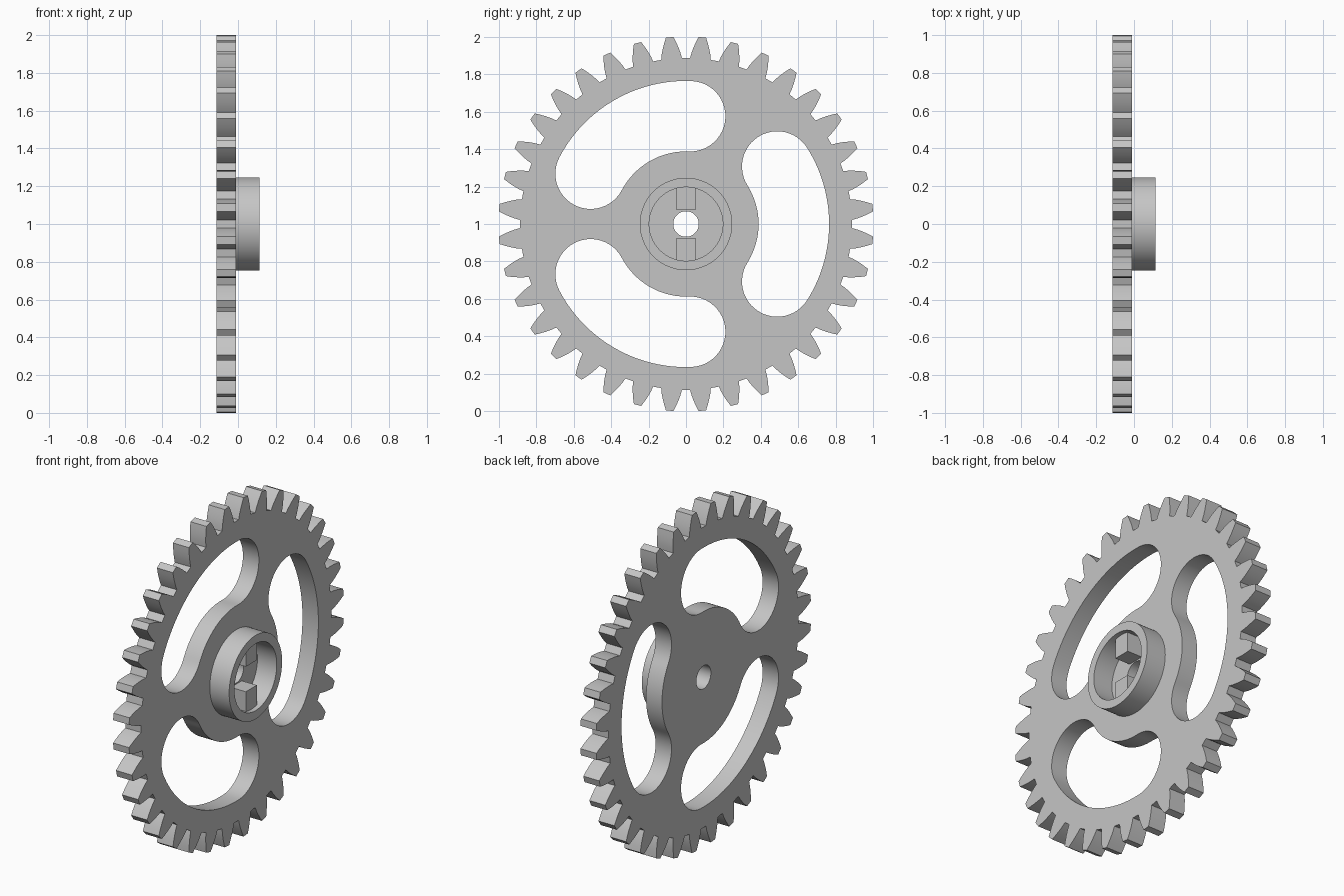
import bpy, bmesh, math
from mathutils import Matrix

if "Cube" in bpy.data.objects:
    bpy.data.objects.remove(bpy.data.objects["Cube"])

grey = bpy.data.materials.new("plain_grey")
grey.use_nodes = True
colour = (0.56, 0.56, 0.56, 1)
grey.diffuse_color = colour
grey.node_tree.nodes["Principled BSDF"].inputs["Base Color"].default_value = colour

TEETH = 36
AXIS_Z = 1.0
PLATE_BACK, PLATE_FRONT, HUB_FRONT = -0.115, -0.011, 0.115


def arc(radius, start, end, steps, centre=(0, 0)):
    """Points on an arc, angles in degrees."""
    points = []
    for i in range(steps + 1):
        a = math.radians(start + (end - start) * i / steps)
        points.append((centre[0] + radius * math.cos(a), centre[1] + radius * math.sin(a)))
    return points


def circle(radius, steps=96):
    return arc(radius, 0, 360, steps)[:-1]


def polar(radius, degrees):
    a = math.radians(degrees)
    return radius * math.cos(a), radius * math.sin(a)


def tooth_outline():
    """Curved flanks given as radius and half-angle from the tooth centre."""
    flank = [(0.887, 3.6), (0.916, 3.15), (0.945, 2.55), (0.975, 1.85), (1.002, 1.15)]
    points = []
    for t in range(TEETH):
        middle = (t + 0.5) * 360 / TEETH
        points += [polar(r, middle - half) for r, half in flank]
        points += [polar(r, middle + half) for r, half in reversed(flank)]
    return points


def slot_outline(middle, half=32.2, inner=0.388, outer=0.765):
    """Ring-shaped slot with round ends."""
    mid_radius, end_radius = (inner + outer) / 2, (outer - inner) / 2
    a, b = middle - half, middle + half
    return (arc(outer, a, b, 32)
            + arc(end_radius, b, b + 180, 24, polar(mid_radius, b))[1:]
            + arc(inner, b, a, 24)[1:]
            + arc(end_radius, a + 180, a + 360, 24, polar(mid_radius, a))[1:-1])


def extrude_outlines(name, outlines, back, front):
    """Fill outlines (inner ones become holes) and extrude them along x."""
    curve = bpy.data.curves.new(name + "_profile", 'CURVE')
    curve.dimensions = '2D'
    curve.fill_mode = 'BOTH'
    curve.extrude = (front - back) / 2
    for points in outlines:
        spline = curve.splines.new('POLY')
        spline.points.add(len(points) - 1)
        for p, (u, v) in zip(spline.points, points):
            p.co = (u, v, 0, 1)
        spline.use_cyclic_u = True
    helper = bpy.data.objects.new(name + "_profile", curve)
    bpy.context.collection.objects.link(helper)
    bpy.context.view_layer.update()
    evaluated = helper.evaluated_get(bpy.context.evaluated_depsgraph_get())
    mesh = bpy.data.meshes.new_from_object(evaluated)
    bpy.data.objects.remove(helper)

    # Weld, then turn the profile plane to stand upright facing x
    bm = bmesh.new()
    bm.from_mesh(mesh)
    bmesh.ops.remove_doubles(bm, verts=bm.verts, dist=0.0001)
    turn = Matrix(((0, 0, 1, (back + front) / 2), (1, 0, 0, 0),
                   (0, 1, 0, AXIS_Z), (0, 0, 0, 1)))
    bmesh.ops.transform(bm, matrix=turn, verts=bm.verts)
    bmesh.ops.recalc_face_normals(bm, faces=bm.faces)
    bm.to_mesh(mesh)
    bm.free()

    mesh.name = name
    mesh.materials.clear()
    mesh.materials.append(grey)
    obj = bpy.data.objects.new(name, mesh)
    bpy.context.collection.objects.link(obj)
    bpy.ops.object.select_all(action='DESELECT')
    obj.select_set(True)
    bpy.context.view_layer.objects.active = obj
    bpy.ops.object.shade_smooth_by_angle(angle=math.radians(25))
    return obj


# Toothed wheel with three slots and a bore
slots = [slot_outline(m) for m in (0, 120, 240)]
extrude_outlines("gear_wheel", [tooth_outline(), circle(0.068, 48)] + slots,
                 PLATE_BACK, PLATE_FRONT)

# Hollow hub, set slightly into the wheel
extrude_outlines("hub_ring", [circle(0.247), circle(0.197)], PLATE_FRONT - 0.01, HUB_FRONT)

# Two drive keys inside the hub
for name, side in (("upper_key", 1), ("lower_key", -1)):
    box = [(-0.051, side * 0.074), (0.051, side * 0.074),
           (0.051, side * 0.2), (-0.051, side * 0.2)]
    extrude_outlines(name, [box], PLATE_FRONT - 0.01, HUB_FRONT - 0.028)
